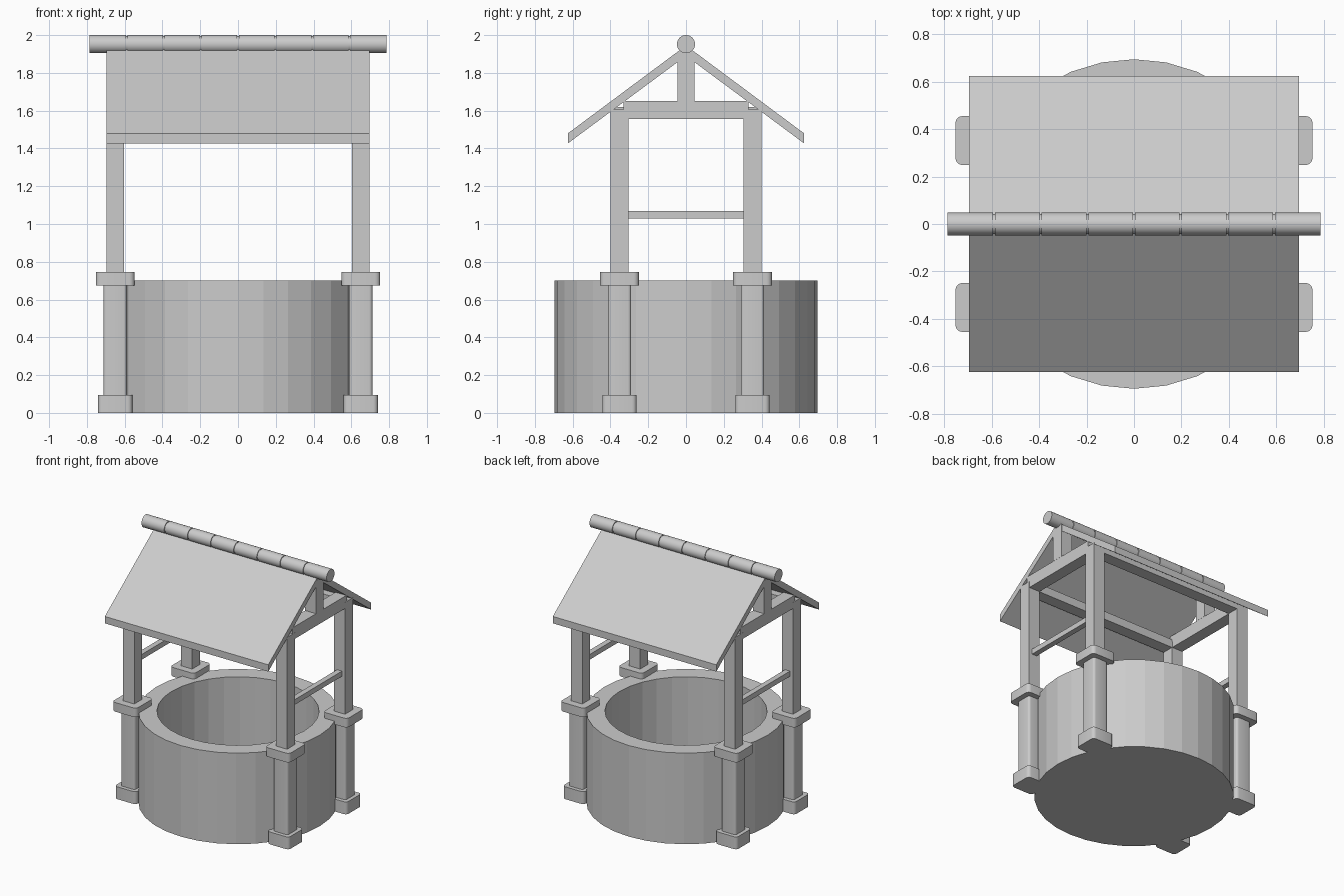
import bpy, bmesh, math
from mathutils import Matrix

if "Cube" in bpy.data.objects:
    bpy.data.objects.remove(bpy.data.objects["Cube"])


def finish(bm, name):
    bmesh.ops.recalc_face_normals(bm, faces=bm.faces)
    me = bpy.data.meshes.new(name)
    bm.to_mesh(me)
    bm.free()
    ob = bpy.data.objects.new(name, me)
    bpy.context.collection.objects.link(ob)
    return ob


def box(name, x, y, z, rounding=0):
    """Box from (min, max) ranges, optionally with rounded upright edges."""
    bm = bmesh.new()
    bmesh.ops.create_cube(bm, size=1)
    for v in bm.verts:
        for i, (lo, hi) in enumerate((x, y, z)):
            v.co[i] = hi if v.co[i] > 0 else lo
    if rounding:
        upright = [e for e in bm.edges
                   if abs(e.verts[0].co.z - e.verts[1].co.z) > 1e-4]
        bmesh.ops.bevel(bm, geom=upright, offset=rounding, segments=4,
                        profile=0.5, affect='EDGES')
    return finish(bm, name)


def lathe(name, profile, sides, matrix=Matrix()):
    """Revolve (radius, height) points around z; ends are capped."""
    bm = bmesh.new()
    rings = [[bm.verts.new((r * math.cos(2 * math.pi * k / sides),
                            r * math.sin(2 * math.pi * k / sides), h))
              for k in range(sides)] for r, h in profile]
    for a, b in zip(rings, rings[1:]):
        for k in range(sides):
            n = (k + 1) % sides
            bm.faces.new((a[k], a[n], b[n], b[k]))
    bm.faces.new(rings[0])
    bm.faces.new(rings[-1])
    bm.transform(matrix)
    return finish(bm, name)


def around(c, half):
    return (c - half, c + half)


def smooth(ob):
    bpy.ops.object.select_all(action='DESELECT')
    ob.select_set(True)
    bpy.context.view_layer.objects.active = ob
    bpy.ops.object.shade_smooth_by_angle(angle=math.radians(30))


PX, PY = 0.65, 0.352   # post centres

# Faceted stone basin with a deep hollow
lathe("basin", [(0.695, 0), (0.695, 0.70), (0.565, 0.70), (0.565, 0.06)], 32)

# Four corner posts, each in a rounded pedestal
for sx, side in ((-1, "left"), (1, "right")):
    for sy, end in ((-1, "front"), (1, "back")):
        tag = f"{end}_{side}"
        x, y = sx * PX, sy * PY
        for part, half, z, r in (("post_foot", 0.091, (0, 0.095), 0.025),
                                 ("post_sleeve", 0.062, (0.095, 0.675), 0.018),
                                 ("post_collar", 0.103, (0.675, 0.745), 0.028)):
            smooth(box(f"{part}_{tag}", around(x, half), around(y, half), z, r))
        box(f"post_{tag}", around(x, 0.047), around(y, 0.047), (0.745, 1.605))

    # End frame: tie beam, king post and thin crossbar
    x = sx * PX
    box(f"tie_beam_{side}", around(x, 0.046), (-0.33, 0.33), (1.557, 1.652))
    box(f"king_post_{side}", around(x, 0.047), (-0.046, 0.046), (1.652, 1.908))
    box(f"crossbar_{side}", around(x, 0.021), (-0.306, 0.306), (1.03, 1.07))

# Long beams under the eaves
for sy, end in ((-1, "front"), (1, "back")):
    box(f"eave_beam_{end}", (-PX, PX), around(sy * PY, 0.046), (1.557, 1.62))

# Gable roof: a chevron profile extruded along x
chevron = [(-0.625, 1.427), (0, 1.890), (0.625, 1.427),
           (0.625, 1.480), (0, 1.945), (-0.625, 1.480)]
bm = bmesh.new()
ends = [[bm.verts.new((x, y, z)) for y, z in chevron] for x in (-0.695, 0.695)]
for e in ends:
    for ids in ((0, 1, 4, 5), (1, 2, 3, 4)):
        bm.faces.new([e[i] for i in ids])
for k in range(6):
    n = (k + 1) % 6
    bm.faces.new((ends[0][k], ends[0][n], ends[1][n], ends[1][k]))
finish(bm, "roof")

# Ridge roll of eight lengths parted by narrow grooves
L, R, count = 0.787, 0.048, 8
profile = []
for i in range(count):
    a = -L + 2 * L * i / count
    b = a + 2 * L / count
    if i:
        profile.append((R - 0.006, a + 0.004))
        a += 0.004
    profile.append((R, a))
    if i < count - 1:
        b -= 0.004
        profile += [(R, b), (R - 0.006, b)]
    else:
        profile.append((R, b))
smooth(lathe("ridge_roll", profile, 32,
             Matrix.Translation((0, 0, 1.952)) @ Matrix.Rotation(math.pi / 2, 4, 'Y')))
